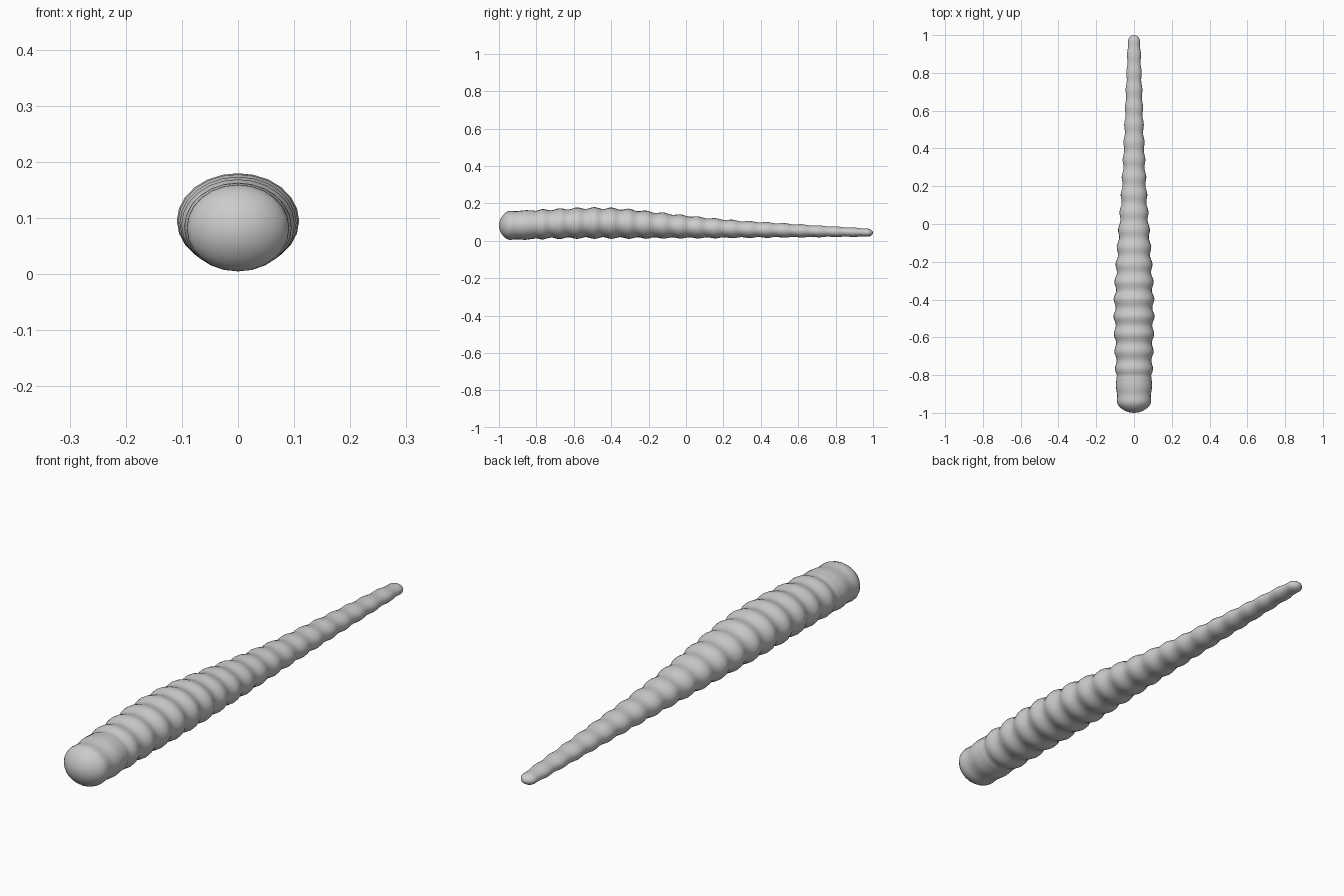
import bpy, bmesh, math

if "Cube" in bpy.data.objects:
    bpy.data.objects.remove(bpy.data.objects["Cube"])

SIDES = 24        # points around the body
PITCH = 0.0925    # length of one body ring
STEPS = 8         # loops per ring

# Envelope over the ring crests: y, half width, bottom z, top z
ENVELOPE = [
    (-1.00, 0.091, 0.002, 0.160), (-0.86, 0.096, 0.005, 0.163),
    (-0.77, 0.101, 0.007, 0.169), (-0.59, 0.107, 0.010, 0.178),
    (-0.49, 0.109, 0.010, 0.180), (-0.40, 0.108, 0.010, 0.178),
    (-0.30, 0.104, 0.010, 0.171), (-0.10, 0.090, 0.011, 0.149),
    (0.10, 0.074, 0.012, 0.126), (0.30, 0.062, 0.014, 0.108),
    (0.50, 0.053, 0.016, 0.096), (0.70, 0.045, 0.018, 0.083),
    (0.90, 0.037, 0.020, 0.071), (1.00, 0.032, 0.021, 0.064),
]


def envelope(y):
    for a, b in zip(ENVELOPE, ENVELOPE[1:]):
        if y <= b[0]:
            t = (y - a[0]) / (b[0] - a[0])
            return [p + (q - p) * t for p, q in zip(a[1:], b[1:])]
    return ENVELOPE[-1][1:]


def section(y):
    """Half width, half height and centre height of the ringed body at y."""
    w, low, high = envelope(y)
    groove = 0.5 - 0.5 * math.cos(2 * math.pi * (y + 0.49) / PITCH)
    depth = 0.11 if y > -0.81 else 0.05
    s = 1 - depth * groove
    # Rounded head and tail ends
    for dist, length in ((y + 1, 0.07), (1 - y, 0.035)):
        if dist < length:
            s *= math.sqrt(max(0, 1 - (1 - dist / length) ** 2))
    return w * s, (high - low) / 2 * s, (high + low) / 2


# Loop positions: evenly along the body, closer together in the round ends
head = [-1 + 0.07 * (1 - math.cos(i * math.pi / 16)) for i in range(1, 8)]
tail = [1 - 0.035 * (1 - math.cos(i * math.pi / 12)) for i in range(5, 0, -1)]
count = round((0.965 + 0.93) / PITCH * STEPS)
body = [-0.93 + i * (0.965 + 0.93) / count for i in range(count + 1)]

# Ringed body lofted from head to tail
bm = bmesh.new()
loops = []
for y in head + body + tail:
    w, h, c = section(y)
    loops.append([bm.verts.new((w * math.cos(a), y, c + h * math.sin(a)))
                  for a in (2 * math.pi * i / SIDES for i in range(SIDES))])
for a, b in zip(loops, loops[1:]):
    for i in range(SIDES):
        j = (i + 1) % SIDES
        bm.faces.new((a[i], a[j], b[j], b[i]))

# Closed tips
for y, loop in ((-1, loops[0]), (1, loops[-1])):
    tip = bm.verts.new((0, y, section(y)[2]))
    for i in range(SIDES):
        bm.faces.new((tip, loop[i], loop[(i + 1) % SIDES]))
bmesh.ops.recalc_face_normals(bm, faces=bm.faces)
for f in bm.faces:
    f.smooth = True

mesh = bpy.data.meshes.new("ringed_body")
bm.to_mesh(mesh)
bm.free()
grey = bpy.data.materials.new("plain grey")
grey.diffuse_color = (0.6, 0.6, 0.6, 1)
grey.use_nodes = True
grey.node_tree.nodes["Principled BSDF"].inputs["Base Color"].default_value = grey.diffuse_color
mesh.materials.append(grey)
bpy.context.collection.objects.link(bpy.data.objects.new("ringed_body", mesh))
